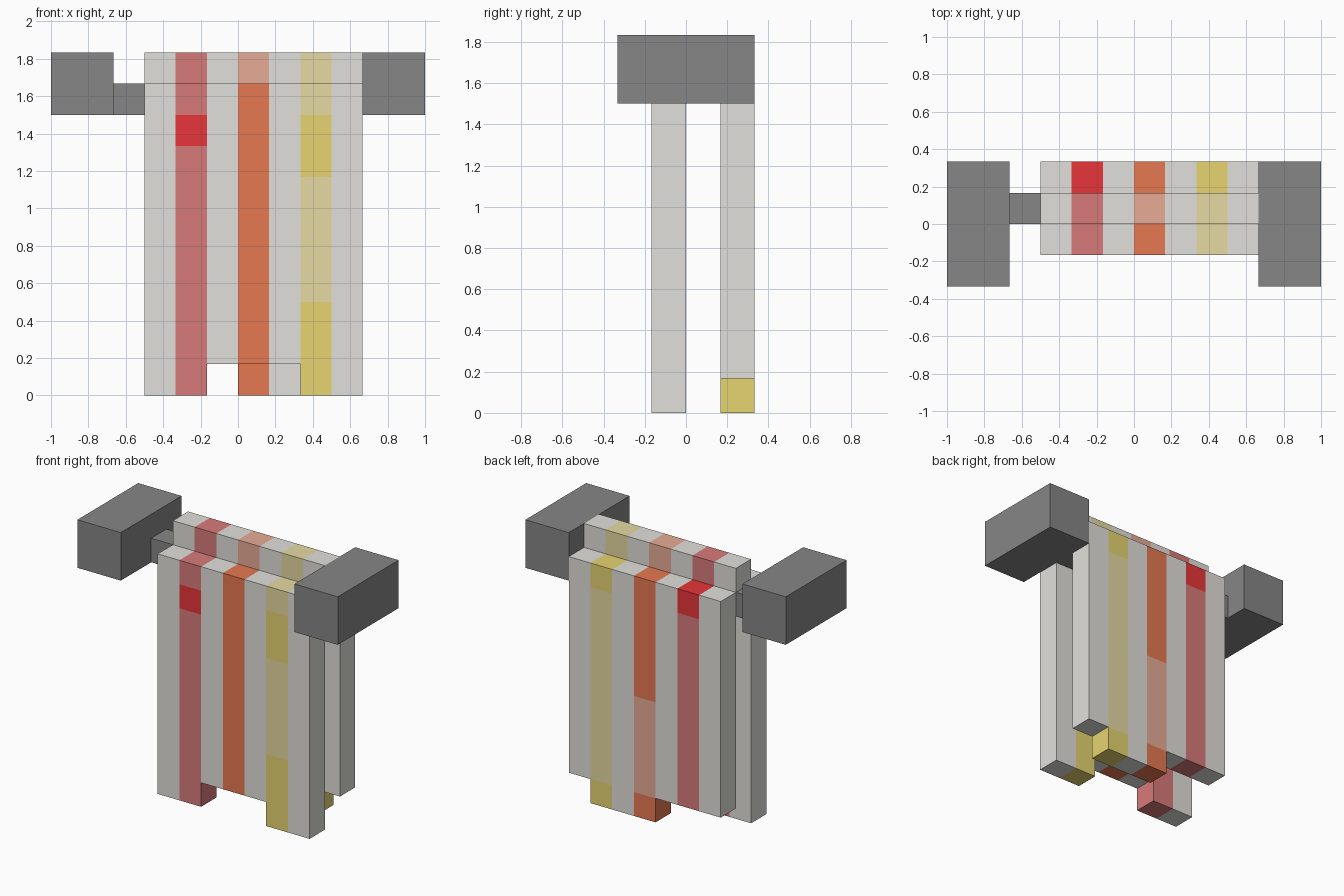
import bpy, bmesh
from mathutils import Vector

if "Cube" in bpy.data.objects:
    bpy.data.objects.remove(bpy.data.objects["Cube"])

U = 1 / 6  # size of one block

COLOURS = {
    "off_white": (0.755, 0.746, 0.71),
    "dark_grey": (0.24, 0.24, 0.24),
    "pink": (0.685, 0.195, 0.195),
    "red": (0.81, 0.037, 0.04),
    "orange": (0.79, 0.19, 0.083),
    "pale_orange": (0.82, 0.42, 0.315),
    "yellow": (0.79, 0.66, 0.165),
    "pale_yellow": (0.79, 0.70, 0.36),
}
NAMES = list(COLOURS)
MATS = []
for name, rgb in COLOURS.items():
    mat = bpy.data.materials.new(name)
    mat.diffuse_color = (*rgb, 1)
    mat.use_nodes = True
    mat.node_tree.nodes["Principled BSDF"].inputs["Base Color"].default_value = mat.diffuse_color
    MATS.append(mat)


def add_blocks(name, cells):
    """Outer skin of a set of blocks {(x, y, z): colour}, flat areas merged."""
    bm = bmesh.new()
    for cell, colour in cells.items():
        centre = Vector(cell) + Vector((0.5, 0.5, 0.5))
        for axis in range(3):
            for sign in (-1, 1):
                n = Vector((0, 0, 0))
                n[axis] = sign
                if tuple(int(c + d) for c, d in zip(cell, n)) in cells:
                    continue
                a = Vector((0, 0, 0))
                a[(axis + 1) % 3] = 0.5
                b = n.cross(a)
                mid = centre + n * 0.5
                corners = [mid + a + b, mid - a + b, mid - a - b, mid + a - b]
                face = bm.faces.new([bm.verts.new(c * U) for c in corners])
                face.material_index = NAMES.index(colour)
    bmesh.ops.remove_doubles(bm, verts=bm.verts, dist=1e-4)
    bmesh.ops.dissolve_limit(bm, angle_limit=0.01, verts=bm.verts,
                             edges=bm.edges, delimit={'MATERIAL'})
    bmesh.ops.recalc_face_normals(bm, faces=bm.faces)
    mesh = bpy.data.meshes.new(name)
    bm.to_mesh(mesh)
    bm.free()
    for mat in MATS:
        mesh.materials.append(mat)
    bpy.context.collection.objects.link(bpy.data.objects.new(name, mesh))


def add_box(name, lo, hi, colour):
    lo, hi = Vector(lo) * U, Vector(hi) * U
    bpy.ops.mesh.primitive_cube_add(size=1, location=(lo + hi) / 2)
    ob = bpy.context.object
    ob.name = name
    ob.scale = hi - lo
    ob.data.materials.append(MATS[NAMES.index(colour)])


# Stripe colours of each cloth part, by column x and height z
def front_colour(x, z):
    if x == -2:
        return "red" if z == 8 else "pink"
    if x == 0:
        return "orange"
    if x == 2:
        return "yellow" if z < 3 or z in (7, 8) else "pale_yellow"
    return "off_white"


def back_colour(x, z):
    if x == -2:
        return "red" if z == 9 else "pink"
    if x == 0:
        return "orange" if z >= 5 or z == 0 else "pale_orange"
    if x == 2:
        return "yellow" if z in (0, 9) else "pale_yellow"
    return "off_white"


def fold_colour(x, z):
    return {-2: "pink", 0: "pale_orange", 2: "pale_yellow"}.get(x, "off_white")


def add_cloth(name, y, z0, z1, colour, short_columns=()):
    cells = {}
    for x in range(-3, 4):
        for z in range(z0 + (x in short_columns), z1):
            cells[(x, y, z)] = colour(x, z)
    add_blocks(name, cells)


# Hanging towel: front drop, fold over the rail, back drop
add_cloth("towel_front", -1, 0, 10, front_colour, (-1, 0, 1))
add_cloth("towel_fold", 0, 10, 11, fold_colour)
add_cloth("towel_back", 1, 0, 10, back_colour, (-3, -2, -1, 3))

# Rail and its two end brackets
add_box("rail", (-4, 0, 9), (4, 1, 10), "dark_grey")
add_box("left_bracket", (-6, -2, 9), (-4, 2, 11), "dark_grey")
add_box("right_bracket", (4, -2, 9), (6, 2, 11), "dark_grey")
